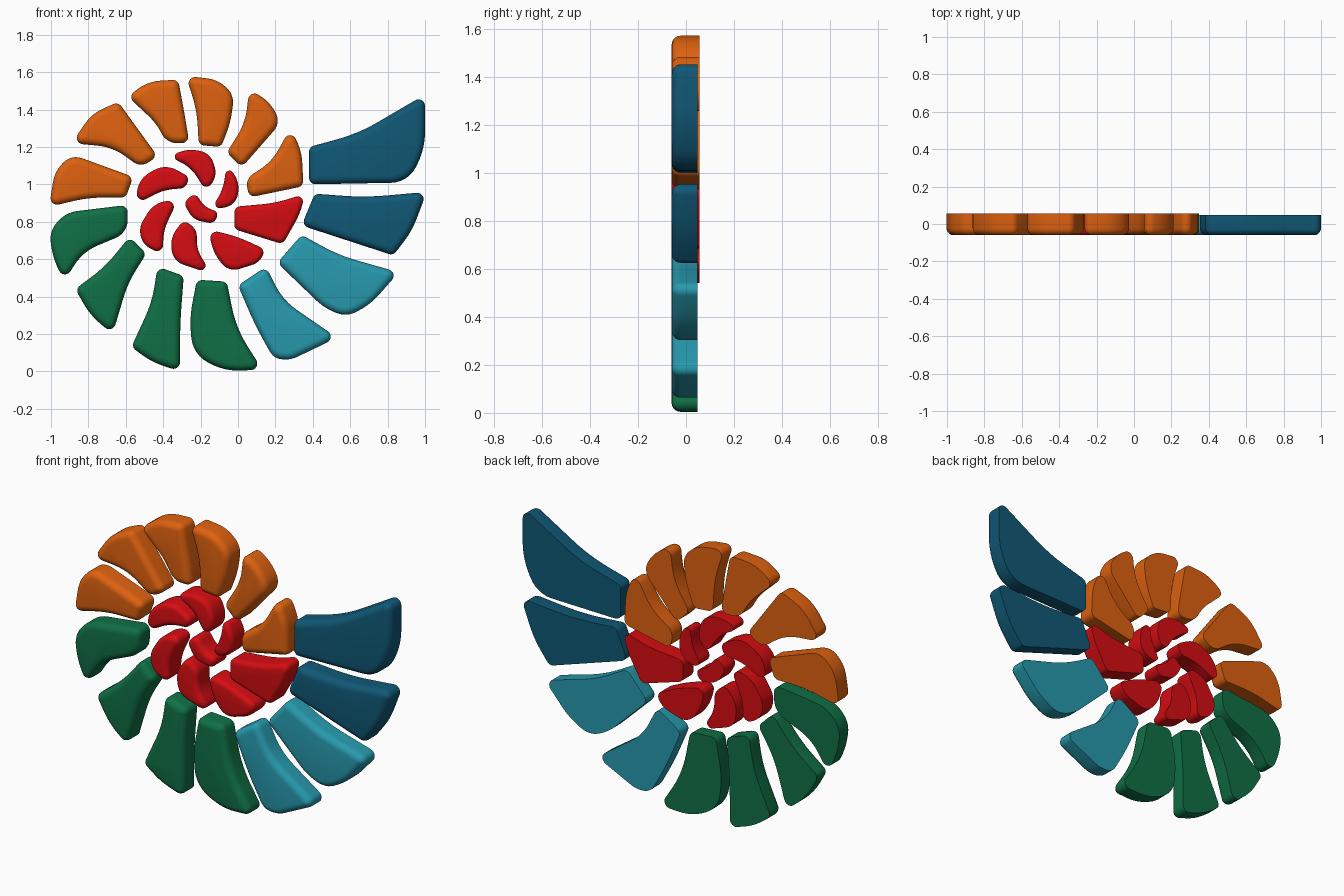
import bpy, bmesh, math
from mathutils import Vector

cube = bpy.data.objects.get("Cube")
if cube:
    bpy.data.objects.remove(cube, do_unlink=True)

FRONT = -0.06
CORNER_STEPS = 6
RIM_STEPS = 5
pieces = []


def make_material(name, colour):
    mat = bpy.data.materials.new(name)
    mat.use_nodes = True
    mat.diffuse_color = (*colour, 1)
    bsdf = mat.node_tree.nodes["Principled BSDF"]
    bsdf.inputs["Base Color"].default_value = (*colour, 1)
    bsdf.inputs["Roughness"].default_value = 0.5
    return mat


def shrink(corners, amount):
    """Mitred inset of a counter-clockwise polygon."""
    result = []
    for i, p in enumerate(corners):
        a = (p - corners[i - 1]).normalized()
        b = (corners[(i + 1) % len(corners)] - p).normalized()
        na, nb = Vector((-a.y, a.x)), Vector((-b.y, b.x))
        result.append(p + (na + nb) * (amount / (1 + na.dot(nb))))
    return result


def rounded(corners, radius):
    """Tight arcs at sharp corners, long sweeping curves at shallow ones."""
    outline = []
    for i, p in enumerate(corners):
        back = corners[i - 1] - p
        ahead = corners[(i + 1) % len(corners)] - p
        turn = max(math.pi - back.angle(ahead), 0.01)
        limit = 0.46 * min(back.length, ahead.length)
        shallow = turn < math.radians(70)
        trim = limit if shallow else min(limit, radius * math.tan(turn / 2))
        start, end = p + back.normalized() * trim, p + ahead.normalized() * trim
        pull = 4 / 3 * math.tan(turn / 4) / math.tan(turn / 2)
        h1, h2 = start.lerp(p, pull), end.lerp(p, pull)
        for k in range(CORNER_STEPS + 1):
            t = k / CORNER_STEPS
            s = 1 - t
            outline.append(s**3 * start + 3 * s * s * t * h1
                           + 3 * s * t * t * h2 + t**3 * end)
    return outline


def chamber(name, style, *points):
    """Slab with a flat back and a softly rounded front rim; points in hundredths."""
    mat, rim, back = style
    corners = [Vector(p) / 100 for p in points]
    area = sum(corners[i - 1].cross(p) for i, p in enumerate(corners))
    if area < 0:
        corners.reverse()
    # (inset, depth) steps from the back edge round to the front face
    profile = [(0, back)]
    for k in range(RIM_STEPS + 1):
        a = math.pi / 2 * k / RIM_STEPS
        profile.append((rim * (1 - math.cos(a)), FRONT + rim * (1 - math.sin(a))))
    bm = bmesh.new()
    rings = []
    for inset, y in profile:
        outline = rounded(shrink(corners, inset), max(0.035 - inset, 0.006))
        rings.append([bm.verts.new((p.x, y, p.y)) for p in outline])
    for low, high in zip(rings, rings[1:]):
        for i in range(len(low)):
            bm.faces.new((low[i - 1], low[i], high[i], high[i - 1]))
    bm.faces.new(rings[0])
    bm.faces.new(rings[-1])
    bmesh.ops.recalc_face_normals(bm, faces=bm.faces)
    mesh = bpy.data.meshes.new(name)
    bm.to_mesh(mesh)
    bm.free()
    mesh.materials.append(mat)
    obj = bpy.data.objects.new(name, mesh)
    bpy.context.collection.objects.link(obj)
    pieces.append(obj)


# Each style: colour, front rim radius, depth of the back face
blue = make_material("deep_blue", (0.005, 0.098, 0.18)), 0.038, 0.047
teal = make_material("teal", (0.02, 0.32, 0.42)), 0.038, 0.047
green = make_material("green", (0.005, 0.16, 0.06)), 0.038, 0.047
orange = make_material("orange", (0.73, 0.12, 0.005)), 0.038, 0.057
red = make_material("red", (0.67, 0.004, 0.006)), 0.028, 0.057

# Shell opening
chamber("opening_upper", blue, (38, 120), (64, 127), (100, 148), (100, 119), (91, 101), (38, 100))
chamber("opening_lower", blue, (34, 78), (41, 95), (68, 93), (101, 96), (93, 75), (83, 62))

# Outer whorl, lower right
chamber("lower_right_chamber_1", teal, (34, 73), (21, 58), (46, 34), (58, 29), (71, 36), (86, 53), (54, 62))
chamber("lower_right_chamber_2", teal, (15, 56), (0, 46), (9, 25), (19, 7), (28, 6), (53, 18), (24, 38))

# Outer whorl, underside
chamber("bottom_chamber_1", green, (-22, 49), (-26, 28), (-24, 9), (-7, 0), (13, 1), (-1, 23), (-6, 48))
chamber("bottom_chamber_2", green, (-43, 56), (-46, 37), (-57, 13), (-46, 5), (-31, 0), (-31, 25), (-29, 51))
chamber("bottom_chamber_3", green, (-58, 72), (-71, 56), (-87, 44), (-79, 30), (-67, 20), (-59, 47), (-49, 63))
chamber("bottom_chamber_4", green, (-59, 89), (-92, 85), (-101, 75), (-99, 61), (-93, 48), (-83, 64), (-59, 74))

# Outer whorl, top
chamber("top_chamber_1", orange, (-101, 88), (-98, 107), (-89, 116), (-56, 104), (-60, 93), (-80, 93))
chamber("top_chamber_2", orange, (-89, 122), (-78, 138), (-64, 144), (-43, 115), (-52, 109), (-67, 120))
chamber("top_chamber_3", orange, (-59, 147), (-48, 155), (-32, 156), (-29, 140), (-26, 122), (-38, 122), (-44, 133))
chamber("top_chamber_4", orange, (-28, 158), (-11, 156), (-2, 148), (-4, 133), (-9, 120), (-21, 121), (-22, 140))
chamber("top_chamber_5", orange, (6, 151), (17, 144), (23, 133), (2, 109), (-6, 117), (4, 133))
chamber("top_chamber_6", orange, (28, 130), (34, 118), (35, 99), (6, 93), (4, 103), (18, 112))

# Inner whorl
chamber("inner_chamber_1", red, (36, 95), (20, 90), (-2, 88), (-2, 76), (24, 68), (33, 84))
chamber("inner_chamber_2", red, (-16, 76), (0, 72), (15, 65), (11, 58), (-5, 53), (-13, 63))
chamber("inner_chamber_3", red, (-29, 81), (-36, 72), (-35, 59), (-14, 52), (-22, 65), (-22, 76))
chamber("inner_chamber_4", red, (-32, 92), (-45, 90), (-53, 77), (-51, 68), (-40, 62), (-40, 75))
chamber("inner_chamber_5", red, (-55, 89), (-53, 103), (-39, 111), (-26, 104), (-28, 98), (-40, 97))
chamber("inner_chamber_6", red, (-37, 115), (-27, 119), (-15, 117), (-11, 105), (-17, 96), (-25, 109))
chamber("inner_chamber_7", red, (-6, 111), (1, 101), (-1, 89), (-15, 86), (-8, 97))
chamber("centre_chamber", red, (-29, 90), (-23, 96), (-18, 88), (-10, 85), (-13, 79), (-24, 81))

# Smooth rims, crisp back edges
bpy.ops.object.select_all(action="DESELECT")
for obj in pieces:
    obj.select_set(True)
bpy.context.view_layer.objects.active = pieces[0]
bpy.ops.object.shade_smooth_by_angle(angle=math.radians(40))
